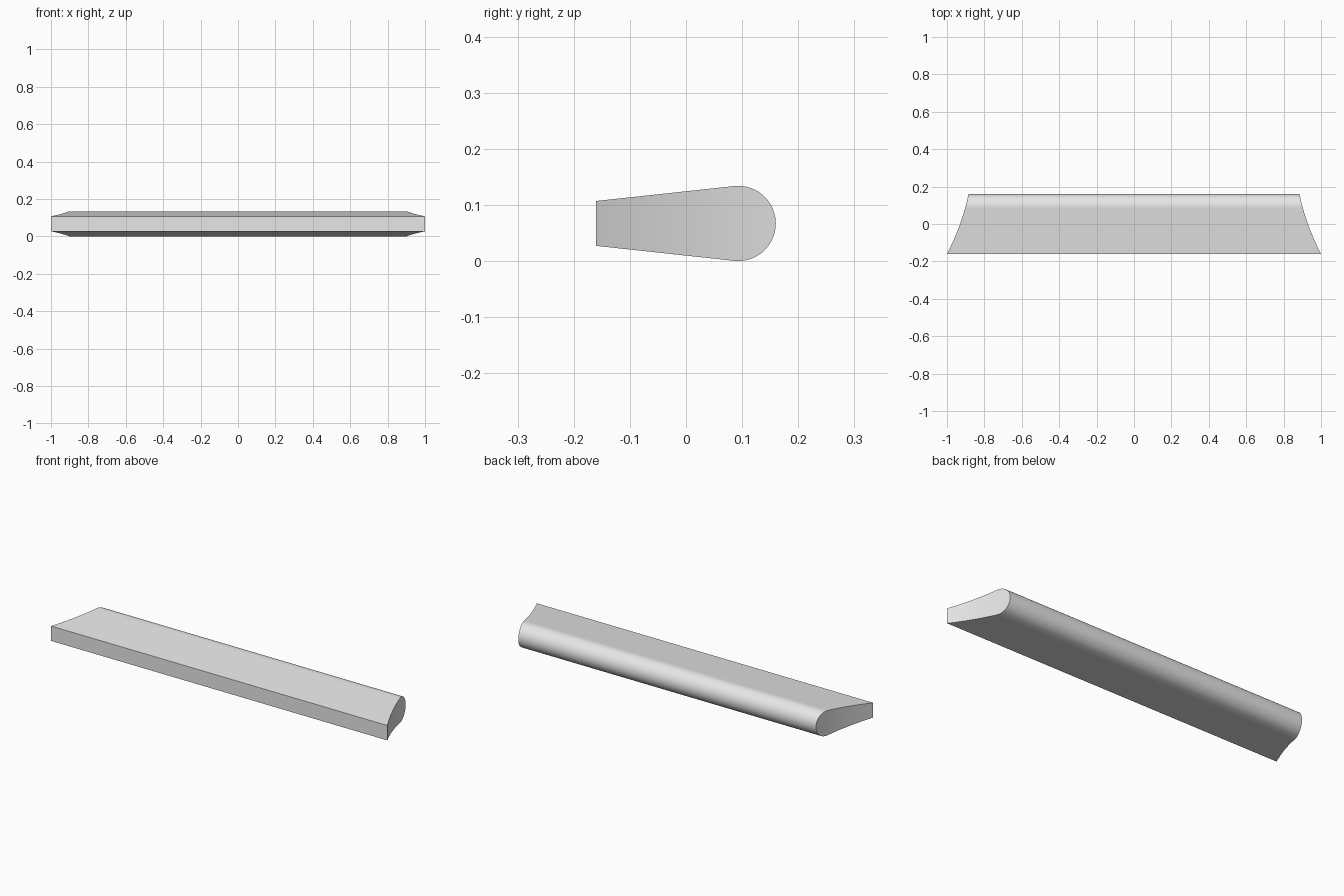
import bpy, bmesh, math

cube = bpy.data.objects.get("Cube")
if cube:
    bpy.data.objects.remove(cube, do_unlink=True)

# Bar dimensions
FRONT, BACK = -0.16, 0.16
MID_Z, RADIUS, FRONT_HALF = 0.067, 0.067, 0.04
AXIS_Y = BACK - RADIUS
SLOPE_STEPS, ROUND_STEPS = 12, 20

# Plain grey material
grey = bpy.data.materials.new("light_grey")
grey.use_nodes = True
colour = (0.8, 0.8, 0.8, 1)
grey.diffuse_color = colour
grey.node_tree.nodes["Principled BSDF"].inputs["Base Color"].default_value = colour


def half_length(y):
    """Concave scooped end: half the bar length at depth y."""
    t = BACK - y
    return 0.885 + 0.2 * t + 0.498 * t * t


# Half profile (depth, half height): tapered flat, then rounded nose
tilt = math.radians(6)
tangent_y = AXIS_Y - RADIUS * math.sin(tilt)
tangent_h = RADIUS * math.cos(tilt)
profile = []
for i in range(SLOPE_STEPS):
    f = i / SLOPE_STEPS
    profile.append((FRONT + (tangent_y - FRONT) * f,
                    FRONT_HALF + (tangent_h - FRONT_HALF) * f))
for i in range(ROUND_STEPS):
    a = -tilt + (math.pi / 2 + tilt) * i / ROUND_STEPS
    profile.append((AXIS_Y + RADIUS * math.sin(a), RADIUS * math.cos(a)))

# Each station is a rectangle across the bar, joined to the next
bm = bmesh.new()
rings = []
for y, h in profile:
    x = half_length(y)
    corners = ((-x, -h), (x, -h), (x, h), (-x, h))
    rings.append([bm.verts.new((cx, y, MID_Z + ch)) for cx, ch in corners])
bm.faces.new(rings[0])
for a, b in zip(rings, rings[1:]):
    for k in range(4):
        n = (k + 1) % 4
        bm.faces.new((a[k], a[n], b[n], b[k]))

# Close the nose along its rearmost edge
x = half_length(BACK)
left, right = (bm.verts.new((s * x, BACK, MID_Z)) for s in (1, -1))
last = rings[-1]
bm.faces.new((last[0], last[1], left, right))
bm.faces.new((last[2], last[3], right, left))
bm.faces.new((last[1], last[2], left))
bm.faces.new((last[3], last[0], right))
bmesh.ops.recalc_face_normals(bm, faces=bm.faces)

mesh = bpy.data.meshes.new("rounded_bar")
bm.to_mesh(mesh)
bm.free()
mesh.materials.append(grey)
bar = bpy.data.objects.new("rounded_bar", mesh)
bpy.context.collection.objects.link(bar)

# Smooth nose and scooped ends, crisp edges elsewhere
bpy.context.view_layer.objects.active = bar
bar.select_set(True)
bpy.ops.object.shade_smooth_by_angle(angle=math.radians(30))
